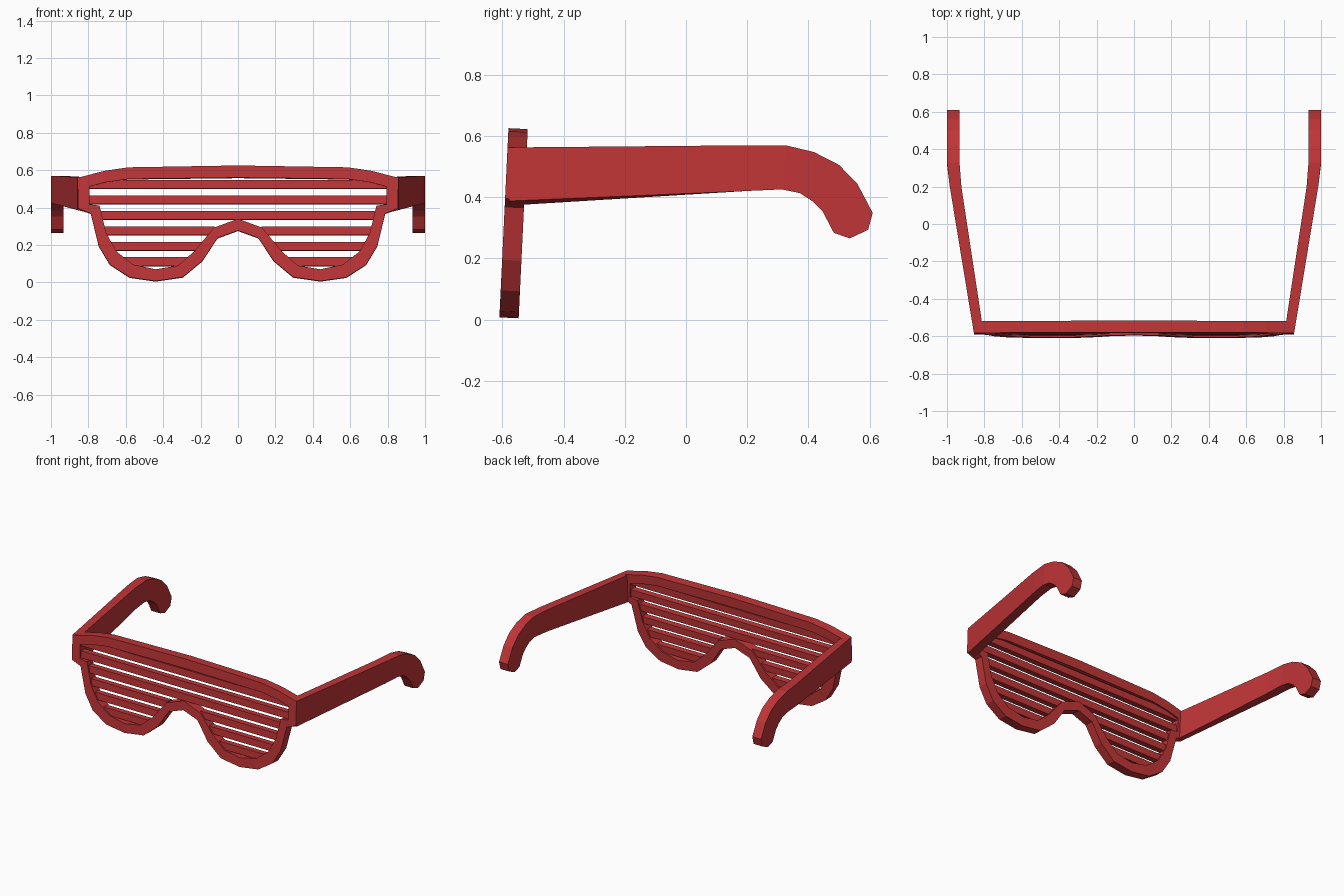
import bpy, bmesh
from mathutils import Matrix, Vector

if "Cube" in bpy.data.objects:
    bpy.data.objects.remove(bpy.data.objects["Cube"])

red = bpy.data.materials.new("red plastic")
red.diffuse_color = (0.53, 0.035, 0.038, 1)
red.use_nodes = True
red.node_tree.nodes["Principled BSDF"].inputs["Base Color"].default_value = red.diffuse_color

TILT = 0.048          # front leans back towards the top
DEPTH = 0.063         # frame thickness


def front_y(z):
    return -0.61 + TILT * z


def make_object(name, bm):
    bmesh.ops.recalc_face_normals(bm, faces=bm.faces)
    me = bpy.data.meshes.new(name)
    bm.to_mesh(me)
    bm.free()
    me.materials.append(red)
    ob = bpy.data.objects.new(name, me)
    bpy.context.collection.objects.link(ob)
    return ob


def loft(name, sections, closed):
    """Skin a list of equal cross-sections."""
    bm = bmesh.new()
    rings = [[bm.verts.new(p) for p in s] for s in sections]
    n, k = len(rings), len(rings[0])
    for i in range(n if closed else n - 1):
        a, b = rings[i], rings[(i + 1) % n]
        for j in range(k):
            bm.faces.new((a[j], a[(j + 1) % k], b[(j + 1) % k], b[j]))
    if not closed:
        bm.faces.new(rings[0])
        bm.faces.new(rings[-1])
    return make_object(name, bm)


# Front frame: one half of the outer and inner outlines (x, z), top centre to nose
outer = [(0, .625), (.585, .615), (.71, .597), (.855, .56), (.855, .395),
         (.787, .368), (.745, .195), (.685, .095), (.58, .027), (.44, .007),
         (.295, .028), (.19, .115), (.11, .237), (0, .277)]
inner = [(0, .56), (.585, .553), (.71, .535), (.795, .512), (.795, .417),
         (.74, .41), (.705, .265), (.65, .165), (.56, .095), (.44, .07),
         (.32, .09), (.23, .17), (.13, .292), (0, .34)]


def full_loop(half):
    return half + [(-x, z) for x, z in half[-2:0:-1]]


sections = []
for (ox, oz), (ix, iz) in zip(full_loop(outer), full_loop(inner)):
    back = Vector((0, DEPTH, -DEPTH * TILT))
    o = Vector((ox, front_y(oz), oz))
    i = Vector((ix, front_y(iz), iz))
    sections.append([o, i, i + back, o + back])
loft("front_frame", sections, True)

# Shutter slats: (centre height, inner end, outer end); 0 means full width
slats = [(.523, 0, .82), (.441, 0, .82), (.358, 0, .755),
         (.275, .125, .738), (.192, .185, .70), (.110, .24, .65)]
bm = bmesh.new()
for z, x0, x1 in slats:
    spans = [(x0, x1), (-x1, -x0)] if x0 else [(-x1, x1)]
    for a, b in spans:
        m = (Matrix.Translation(((a + b) / 2, front_y(z) + DEPTH / 2, z))
             @ Matrix.Rotation(-TILT, 4, 'X')
             @ Matrix.Diagonal((b - a, .042, .047, 1)))
        bmesh.ops.create_cube(bm, size=1, matrix=m)
make_object("shutter_slats", bm)

# Temple arms: paired upper and lower profile points (y, z) back to the ear hook
arm = [((-.578, .562), (-.578, .387)), ((.2, .569), (.2, .42)),
       ((.33, .568), (.313, .425)), ((.418, .547), (.372, .413)),
       ((.5, .505), (.415, .385)), ((.56, .443), (.447, .352)),
       ((.61, .348), (.483, .283)), ((.595, .293), (.535, .265))]


def arm_x(y):
    """Outer and inner x of the arm, which splays out and then runs straight."""
    if y < .2:
        t = (y + .59) / .79
        return .855 + .130 * t, .803 + .120 * t
    t = min((y - .2) / .12, 1)
    return .985 + .015 * t, .923 + .010 * t


for side, label in ((1, "right"), (-1, "left")):
    sections = []
    for (ty, tz), (by, bz) in arm:
        to, ti = arm_x(ty)
        bo, bi = arm_x(by)
        drop = max(0, .015 * (.2 - by) / .79)   # inner lower edge hangs lower in front
        sections.append([(side * to, ty, tz), (side * ti, ty, tz),
                         (side * bi, by, bz - drop), (side * bo, by, bz)])
    loft(label + "_temple_arm", sections, False)
